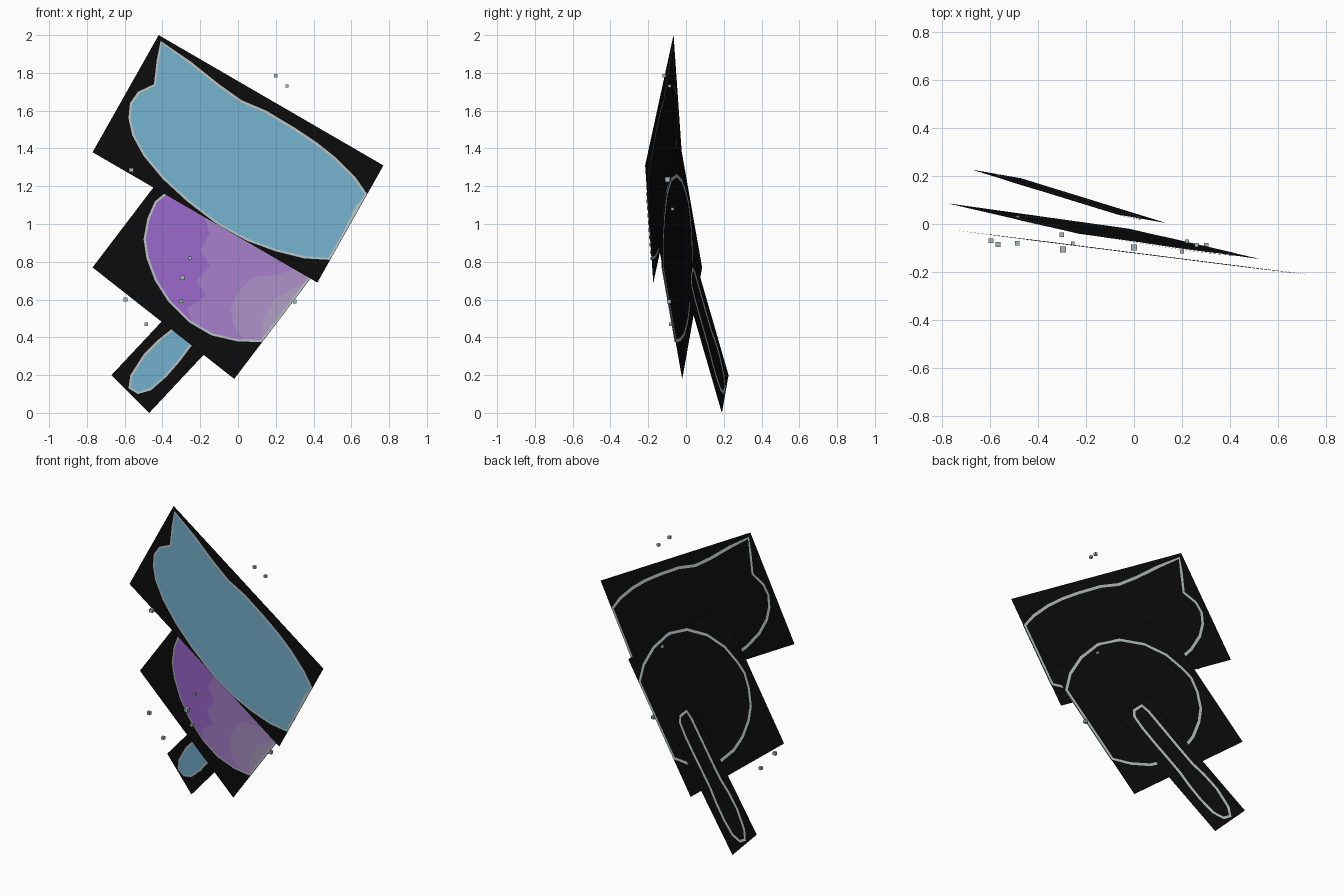
import bpy, bmesh
from mathutils import Vector

if "Cube" in bpy.data.objects:
    bpy.data.objects.remove(bpy.data.objects["Cube"])


def material(name, rgb):
    m = bpy.data.materials.new(name)
    lin = [c / 12.92 if c <= 0.04045 else ((c + 0.055) / 1.055) ** 2.4
           for c in (v / 255 for v in rgb)]
    m.diffuse_color = (*lin, 1)
    m.use_nodes = True
    m.node_tree.nodes["Principled BSDF"].inputs["Base Color"].default_value = m.diffuse_color
    return m


BLACK = material("black", (12, 12, 12))
BLUE = material("sky_blue", (116, 178, 207))
GREY = material("pale_grey", (186, 196, 198))
PURPLE = material("purple", (157, 105, 205))
MID = material("mid_purple", (168, 129, 204))
LIGHT = material("light_purple", (176, 146, 204))
PALE = material("pale_lilac", (178, 161, 198))
CUBE = material("cube_grey", (168, 184, 186))


def finish(name, bm, mat):
    me = bpy.data.meshes.new(name)
    bm.to_mesh(me)
    bm.free()
    me.materials.append(mat)
    ob = bpy.data.objects.new(name, me)
    bpy.context.collection.objects.link(ob)
    return ob


def plane_y(corners):
    """Depth function of the plane through three corners."""
    a, b, c = map(Vector, corners)
    n = (b - a).cross(c - a)
    return lambda x, z: a.y - (n.x * (x - a.x) + n.z * (z - a.z)) / n.y


def plate(name, outline, depth, layer, mat):
    """Flat painted shape; positive layers lie in front."""
    bm = bmesh.new()
    f = bm.faces.new([bm.verts.new((x, depth(x, z) - 0.0015 * layer, z)) for x, z in outline])
    f.normal_update()
    if f.normal.y * layer > 0:
        f.normal_flip()
    bmesh.ops.triangulate(bm, faces=bm.faces[:])
    return finish(name, bm, mat)


def rim(name, outline, depth, layer, width):
    """Thin outline band, offset inwards."""
    pts = [Vector(p) for p in outline]
    n = len(pts)
    area = sum(pts[i - 1].cross(pts[i]) for i in range(n))
    s = 1 if area > 0 else -1
    inner = []
    for i, p in enumerate(pts):
        d1 = (p - pts[i - 1]).normalized()
        d2 = (pts[(i + 1) % n] - p).normalized()
        t = (d1 + d2).normalized()
        inner.append(p + Vector((-t.y, t.x)) * s * width)
    bm = bmesh.new()
    rows = [[bm.verts.new((p.x, depth(p.x, p.y) - 0.0015 * layer, p.y)) for p in row]
            for row in (pts, inner)]
    for i in range(n):
        j = (i + 1) % n
        f = bm.faces.new((rows[0][i], rows[0][j], rows[1][j], rows[1][i]))
        f.normal_update()
        if f.normal.y * layer > 0:
            f.normal_flip()
    return finish(name, bm, GREY)


def panel(name, three, outline, fill):
    """Black backing board with a filled shape in front and an outline on both sides."""
    depth = plane_y(three)
    a, b, c = map(Vector, three)
    corners = [a, b, c, a + c - b]
    quad = [(p.x, p.z) for p in corners]
    plate(name + "_board_front", quad, depth, 0.2, BLACK)
    plate(name + "_board_back", quad, depth, -0.2, BLACK)
    plate(name + "_fill", outline, depth, 1, fill)
    rim(name + "_front_rim", outline, depth, 4, 0.012)
    rim(name + "_back_rim", outline, depth, -1, 0.018)
    return depth


# Upper panel with the large blue shape
upper = [(-0.41, 1.97), (-0.43, 1.87), (-0.445, 1.74), (-0.53, 1.70), (-0.572, 1.64),
         (-0.58, 1.56), (-0.56, 1.47), (-0.50, 1.36), (-0.40, 1.24), (-0.27, 1.12),
         (-0.10, 0.99), (0.05, 0.91), (0.20, 0.855), (0.35, 0.818), (0.485, 0.81),
         (0.683, 1.16), (0.62, 1.25), (0.52, 1.35), (0.42, 1.43), (0.30, 1.51),
         (0.15, 1.60), (0.02, 1.655), (-0.10, 1.74), (-0.25, 1.86)]
d = panel("upper", [(-0.77, -0.023, 1.38), (0.42, -0.173, 0.69), (0.77, -0.216, 1.31)],
          upper, BLUE)
plate("upper_edge_strip", [(0.487, 0.81), (0.683, 1.16), (0.62, 1.09), (0.53, 0.90)], d, 2, GREY)

# Middle panel with the purple disc and its lighter patches
middle = [(-0.38, 1.17), (-0.44, 1.12), (-0.48, 1.03), (-0.50, 0.92), (-0.485, 0.82),
          (-0.44, 0.70), (-0.37, 0.59), (-0.26, 0.48), (-0.14, 0.41), (0.0, 0.378),
          (0.126, 0.375), (0.43, 0.775), (0.40, 0.90), (0.32, 1.04), (0.20, 1.17),
          (0.05, 1.245), (-0.12, 1.265), (-0.27, 1.235)]
d = panel("middle", [(-0.77, 0.085, 0.77), (-0.02, -0.02, 0.18), (0.52, -0.145, 0.89)],
          middle, PURPLE)
plate("middle_mid_patch",
      [(-0.20, 1.10), (-0.15, 0.95), (-0.20, 0.86), (-0.15, 0.78), (-0.22, 0.70),
       (-0.17, 0.62), (-0.27, 0.55), (-0.24, 0.47), (-0.14, 0.412), (0.0, 0.38),
       (0.126, 0.378), (0.428, 0.775), (0.39, 0.90), (0.30, 1.04), (0.10, 1.15)], d, 2, MID)
plate("middle_light_patch",
      [(0.0, 0.64), (-0.04, 0.55), (-0.02, 0.46), (0.03, 0.382), (0.126, 0.378),
       (0.428, 0.775), (0.36, 0.78), (0.20, 0.73), (0.08, 0.72)], d, 2.7, LIGHT)
plate("middle_pale_patch",
      [(0.13, 0.50), (0.12, 0.42), (0.145, 0.402), (0.38, 0.712), (0.28, 0.65),
       (0.20, 0.61)], d, 3.3, PALE)

# Lower panel with the narrow blue shape
lower = [(-0.58, 0.13), (-0.57, 0.20), (-0.50, 0.31), (-0.42, 0.39), (-0.35, 0.445),
         (-0.27, 0.53), (-0.18, 0.63), (-0.08, 0.74), (-0.03, 0.775), (0.03, 0.72),
         (0.03, 0.67), (-0.02, 0.60), (-0.10, 0.51), (-0.19, 0.415), (-0.25, 0.35),
         (-0.31, 0.27), (-0.38, 0.19), (-0.46, 0.12), (-0.53, 0.10)]
panel("lower", [(-0.67, 0.225, 0.20), (-0.47, 0.19, 0.0), (0.13, 0.005, 0.64)], lower, BLUE)

# Small floating cubes: x, y, z, size
cubes = [(0.20, -0.115, 1.785, 0.017), (0.26, -0.087, 1.73, 0.016),
         (-0.565, -0.085, 1.285, 0.022), (-0.295, -0.105, 0.715, 0.025),
         (-0.30, -0.045, 0.59, 0.018), (-0.595, -0.07, 0.60, 0.02),
         (-0.485, -0.08, 0.47, 0.018), (0.30, -0.09, 0.59, 0.02),
         (0.0, -0.098, 1.235, 0.025), (0.22, -0.072, 1.08, 0.016),
         (-0.255, -0.08, 0.82, 0.015)]
for i, (x, y, z, size) in enumerate(cubes):
    bm = bmesh.new()
    bmesh.ops.create_cube(bm, size=size)
    bmesh.ops.translate(bm, verts=bm.verts, vec=(x, y, z))
    finish(f"small_cube_{i + 1}", bm, CUBE)
